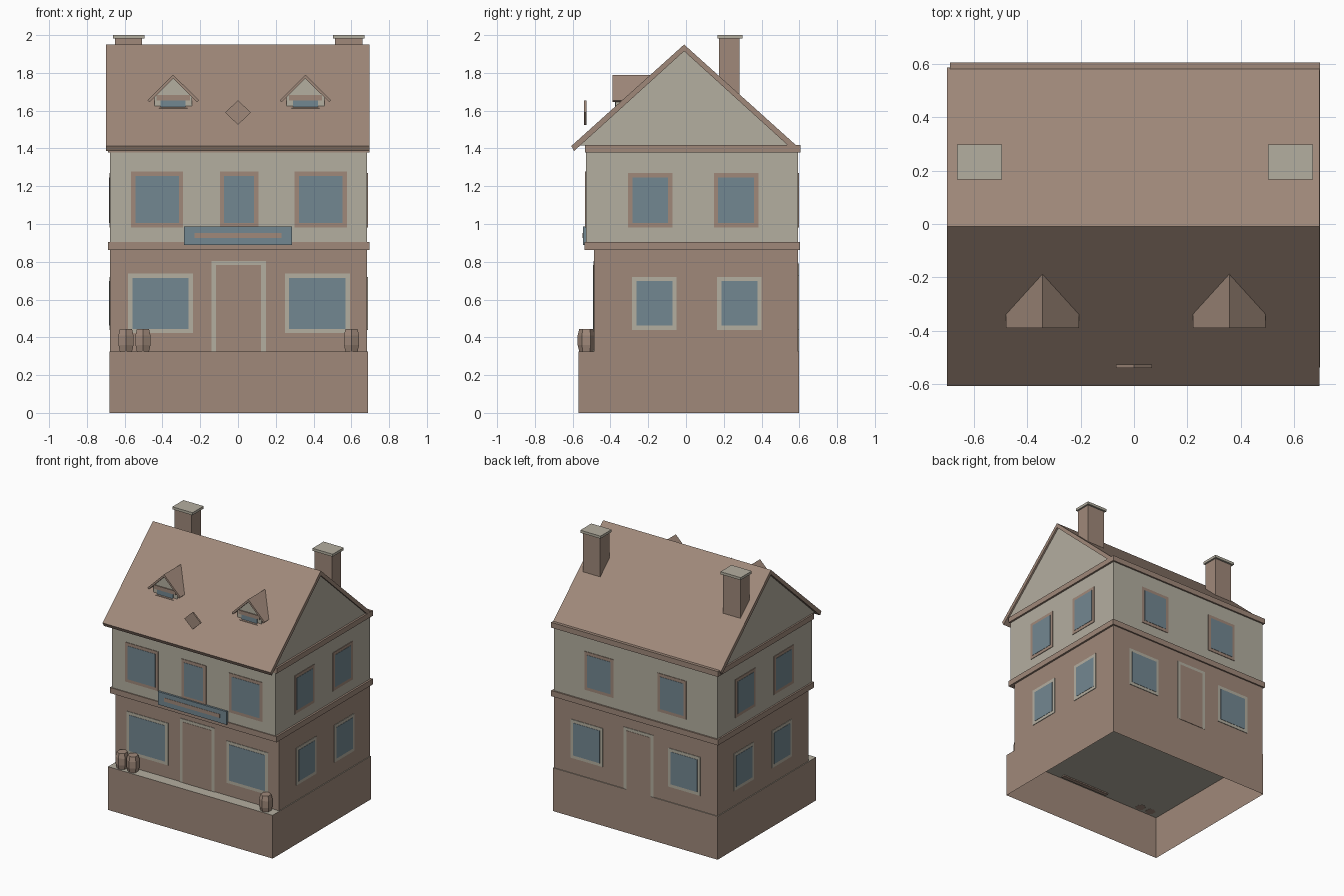
import bpy
import bmesh
import math

old = bpy.data.objects.get("Cube")
if old:
    bpy.data.objects.remove(old, do_unlink=True)


def material(name, rgb):
    m = bpy.data.materials.new(name)
    m.use_nodes = True
    m.diffuse_color = (*rgb, 1)
    for n in m.node_tree.nodes:
        if n.type == 'BSDF_PRINCIPLED':
            n.inputs["Base Color"].default_value = (*rgb, 1)
            n.inputs["Roughness"].default_value = 0.8
    return m


BROWN = material("warm brown", (0.35, 0.25, 0.195))
CREAM = material("pale cream", (0.456, 0.425, 0.35))
BLUE = material("slate blue", (0.171, 0.242, 0.283))

CX = 0.003          # middle of the house
HALF = 0.68         # half width of the walls


def finish(name, bm, *mats):
    bmesh.ops.recalc_face_normals(bm, faces=bm.faces)
    me = bpy.data.meshes.new(name)
    bm.to_mesh(me)
    bm.free()
    for m in mats:
        me.materials.append(m)
    ob = bpy.data.objects.new(name, me)
    bpy.context.collection.objects.link(ob)
    return ob


def box(name, x, y, z, mat):
    bm = bmesh.new()
    bmesh.ops.create_cube(bm, size=1)
    for v in bm.verts:
        for i, (a, b) in enumerate((x, y, z)):
            v.co[i] = a if v.co[i] < 0 else b
    return finish(name, bm, mat)


def prism(name, profile, axis, a, b, mat):
    """Extrude a profile (u, z) along the x or y axis from a to b."""
    bm = bmesh.new()
    verts = [bm.verts.new((a, u, z) if axis == 'x' else (u, a, z)) for u, z in profile]
    face = bm.faces.new(verts)
    moved = bmesh.ops.extrude_face_region(bm, geom=[face])['geom']
    step = (b - a, 0, 0) if axis == 'x' else (0, b - a, 0)
    bmesh.ops.translate(bm, vec=step, verts=[g for g in moved if isinstance(g, bmesh.types.BMVert)])
    return finish(name, bm, mat)


def plate(name, axis, wall, out, u, z, mat, thick):
    """Thin plate on a wall facing along an axis."""
    depth = sorted((wall - out * 0.002, wall + out * thick))
    if axis == 'x':
        box(name, depth, u, z, mat)
    else:
        box(name, u, depth, z, mat)


def window(name, axis, wall, out, u, z, frame, border=0.023):
    plate(name + "_frame", axis, wall, out, u, z, frame, 0.004)
    plate(name + "_pane", axis, wall, out, (u[0] + border, u[1] - border),
          (z[0] + border, z[1] - border), BLUE, 0.006)


def door(name, wall, out, u, top):
    plate(name + "_frame", 'y', wall, out, u, (0.326, top), CREAM, 0.004)
    plate(name + "_leaf", 'y', wall, out, (u[0] + 0.024, u[1] - 0.024),
          (0.326, top - 0.022), BROWN, 0.006)


# Hollow base with a pale terrace on top
base = box("base", (CX - 0.684, CX + 0.684), (-0.57, 0.597), (0, 0.325), BROWN)
base.data.materials.append(CREAM)
bm = bmesh.new()
bm.from_mesh(base.data)
bm.normal_update()
for f in bm.faces:
    f.material_index = 1 if f.normal.z > 0.5 else 0
bmesh.ops.delete(bm, geom=[f for f in bm.faces if f.normal.z < -0.5], context='FACES_ONLY')
bm.to_mesh(base.data)
bm.free()
box("doorstep", (-0.2, 0.2), (-0.55, -0.52), (0.315, 0.324), BROWN)

# Floors and bands
WALL_X = (CX - HALF, CX + HALF)
BAND_X = (CX - 0.692, CX + 0.694)
FRONT_LOW, FRONT_UP, BACK = -0.487, -0.53, 0.593
box("ground_floor", WALL_X, (FRONT_LOW, BACK), (0.326, 0.87), BROWN)
box("upper_floor", WALL_X, (FRONT_UP, BACK), (0.9, 1.39), CREAM)
box("middle_band", BAND_X, (-0.537, 0.604), (0.863, 0.905), BROWN)
box("eaves_band", BAND_X, (-0.535, 0.605), (1.378, 1.418), BROWN)

# Roof and gables
RIDGE = -0.01
prism("gable", [(RIDGE - 0.56, 1.416), (RIDGE + 0.56, 1.416), (RIDGE, 1.92)], 'x', *WALL_X, CREAM)
prism("roof", [(RIDGE - 0.597, 1.413), (RIDGE, 1.95), (RIDGE + 0.597, 1.413),
               (RIDGE + 0.583, 1.386), (RIDGE, 1.915), (RIDGE - 0.583, 1.386)],
      'x', -0.7, 0.696, BROWN)

# Front windows and door
for side, c in (("right", -0.428), ("left", 0.438)):
    window("front_upper_window_" + side, 'y', FRONT_UP, -1, (c - 0.138, c + 0.138), (0.982, 1.278), BROWN)
for side, c in (("right", -0.41), ("left", 0.42)):
    window("front_lower_window_" + side, 'y', FRONT_LOW, -1, (c - 0.172, c + 0.172), (0.422, 0.738), CREAM)
window("front_middle_window", 'y', FRONT_UP, -1, (-0.096, 0.108), (0.982, 1.278), BROWN)
door("front_door", FRONT_LOW, -1, (-0.14, 0.147), 0.804)

# Back windows and door
for side, s in (("right", -1), ("left", 1)):
    c = CX + s * 0.303
    window("back_upper_window_" + side, 'y', BACK, 1, (c - 0.12, c + 0.12), (0.982, 1.27), BROWN)
    c = CX + s * 0.405
    window("back_lower_window_" + side, 'y', BACK, 1, (c - 0.133, c + 0.133), (0.44, 0.73), CREAM)
door("back_door", BACK, 1, (-0.147, 0.1), 0.79)

# Side windows
for side, s in (("right", -1), ("left", 1)):
    wall = CX + s * HALF
    for place, up, low in (("front", -0.189, -0.167), ("rear", 0.265, 0.283)):
        window(f"{side}_upper_window_{place}", 'x', wall, s, (up - 0.118, up + 0.118), (0.982, 1.27), BROWN)
        window(f"{side}_lower_window_{place}", 'x', wall, s, (low - 0.118, low + 0.118), (0.44, 0.72), CREAM)

# Sign board with a painted strip
box("sign_board", (-0.285, 0.287), (-0.545, -0.528), (0.888, 0.986), BLUE)
plate("sign_strip", 'y', -0.545, -1, (-0.23, 0.23), (0.925, 0.953), BROWN, 0.002)

# Hanging diamond plaque
prism("diamond_plaque", [(-0.068, 1.59), (0, 1.525), (0.068, 1.59), (0, 1.655)],
      'y', -0.539, -0.527, BROWN)

# Chimneys
for side, c in (("right", -0.579), ("left", 0.586)):
    box("chimney_" + side, (c - 0.072, c + 0.072), (0.175, 0.284), (1.55, 1.985), BROWN)
    box("chimney_cap_" + side, (c - 0.084, c + 0.084), (0.167, 0.298), (1.981, 2.0), CREAM)

# Dormers
for side, c in (("right", -0.343), ("left", 0.357)):
    prism("dormer_roof_" + side,
          [(c - 0.136, 1.655), (c, 1.79), (c + 0.136, 1.655),
           (c + 0.126, 1.645), (c, 1.77), (c - 0.126, 1.645)], 'y', -0.389, -0.17, BROWN)
    prism("dormer_wall_" + side,
          [(c - 0.1, 1.61), (c + 0.1, 1.61), (c + 0.1, 1.672), (c, 1.772), (c - 0.1, 1.672)],
          'y', -0.372, -0.2, CREAM)
    box("dormer_lintel_" + side, (c - 0.088, c + 0.088), (-0.379, -0.36), (1.655, 1.683), BROWN)
    box("dormer_window_" + side, (c - 0.066, c + 0.066), (-0.377, -0.36), (1.612, 1.656), BLUE)
    box("dormer_sill_" + side, (c - 0.075, c + 0.075), (-0.385, -0.36), (1.605, 1.615), BROWN)


# Six-sided barrels on the terrace
def barrel(name, x, y):
    bm = bmesh.new()
    rings = []
    for r, z in ((0.037, 0.324), (0.046, 0.36), (0.046, 0.41), (0.037, 0.445)):
        rings.append([bm.verts.new((x + r * math.sin(k * math.pi / 3),
                                    y - r * math.cos(k * math.pi / 3), z)) for k in range(6)])
    for low, high in zip(rings, rings[1:]):
        for k in range(6):
            n = (k + 1) % 6
            bm.faces.new((low[k], low[n], high[n], high[k]))
    bm.faces.new(rings[0])
    bm.faces.new(rings[-1])
    finish(name, bm, BROWN)


for i, x in enumerate((-0.593, -0.503, 0.601)):
    barrel(f"barrel_{i + 1}", x, -0.528)
